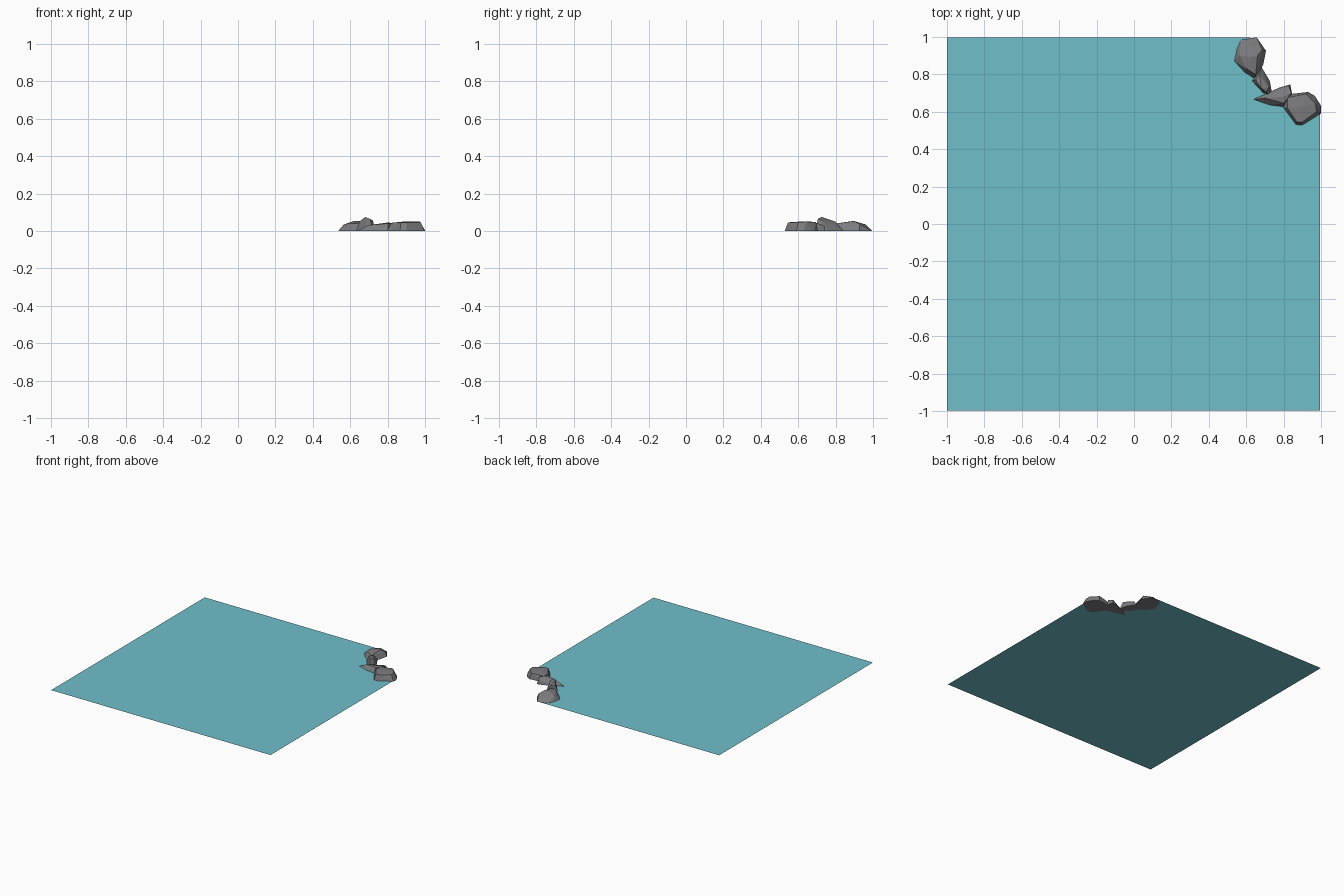
import bpy, bmesh, math


def material(name, color):
    m = bpy.data.materials.new(name)
    m.diffuse_color = (*color, 1)
    return m


water_blue = material("water blue", (0.16, 0.52, 0.59))
rock_grey = material("rock grey", (0.20, 0.20, 0.215))


def finish(name, bm, mat):
    me = bpy.data.meshes.new(name)
    bm.to_mesh(me)
    bm.free()
    me.materials.append(mat)
    ob = bpy.data.objects.new(name, me)
    bpy.context.collection.objects.link(ob)
    return ob


def rock(name, base, top):
    """Faceted boulder: hull of a ground outline and raised points."""
    bm = bmesh.new()
    for x, y in base:
        bm.verts.new((x, y, 0))
    for p in top:
        bm.verts.new(p)
    res = bmesh.ops.convex_hull(bm, input=bm.verts[:])
    loose = [v for v in bm.verts if not v.link_faces]
    bmesh.ops.delete(bm, geom=loose, context='VERTS')
    bmesh.ops.dissolve_limit(bm, angle_limit=math.radians(6),
                             verts=bm.verts[:], edges=bm.edges[:])
    bmesh.ops.recalc_face_normals(bm, faces=bm.faces[:])
    return finish(name, bm, rock_grey)


# Water sheet, its back right corner cut away along the rocks
bm = bmesh.new()
outline = [(-1, -0.997), (0.993, -0.997), (0.993, 0.61), (0.90, 0.62),
           (0.76, 0.66), (0.715, 0.70), (0.67, 0.78), (0.63, 0.87),
           (0.62, 0.997), (-1, 0.997)]
bm.faces.new([bm.verts.new((x, y, 0.002)) for x, y in outline])
bmesh.ops.triangulate(bm, faces=bm.faces[:])
finish("water", bm, water_blue)

# Large rock on the back edge
rock("back_rock",
     [(0.535, 0.87), (0.55, 0.94), (0.57, 0.985), (0.655, 0.997),
      (0.705, 0.925), (0.69, 0.85), (0.645, 0.775), (0.59, 0.81)],
     [(0.565, 0.90, 0.035), (0.60, 0.83, 0.042), (0.65, 0.80, 0.04),
      (0.62, 0.89, 0.053), (0.66, 0.90, 0.053), (0.62, 0.96, 0.035),
      (0.685, 0.93, 0.035)])

# Small upright rock with the highest peak
rock("peak_rock",
     [(0.63, 0.765), (0.68, 0.84), (0.725, 0.765), (0.735, 0.71),
      (0.72, 0.69), (0.69, 0.70)],
     [(0.68, 0.725, 0.075), (0.705, 0.705, 0.065), (0.67, 0.80, 0.05),
      (0.72, 0.73, 0.056), (0.65, 0.77, 0.052)])

# Low pointed rock
rock("pointed_rock",
     [(0.635, 0.665), (0.72, 0.635), (0.80, 0.625), (0.845, 0.69),
      (0.835, 0.745), (0.78, 0.73), (0.72, 0.695)],
     [(0.70, 0.672, 0.032), (0.80, 0.68, 0.045), (0.84, 0.70, 0.042),
      (0.80, 0.645, 0.04), (0.825, 0.74, 0.03)])

# Broad flat rock on the right edge
rock("right_rock",
     [(0.795, 0.625), (0.80, 0.69), (0.93, 0.705), (0.965, 0.685),
      (1.0, 0.63), (0.998, 0.59), (0.90, 0.528), (0.865, 0.53)],
     [(0.82, 0.62, 0.044), (0.82, 0.675, 0.042), (0.92, 0.695, 0.048),
      (0.97, 0.64, 0.05), (0.975, 0.60, 0.047), (0.90, 0.545, 0.046),
      (0.87, 0.545, 0.045), (0.90, 0.63, 0.052)])
